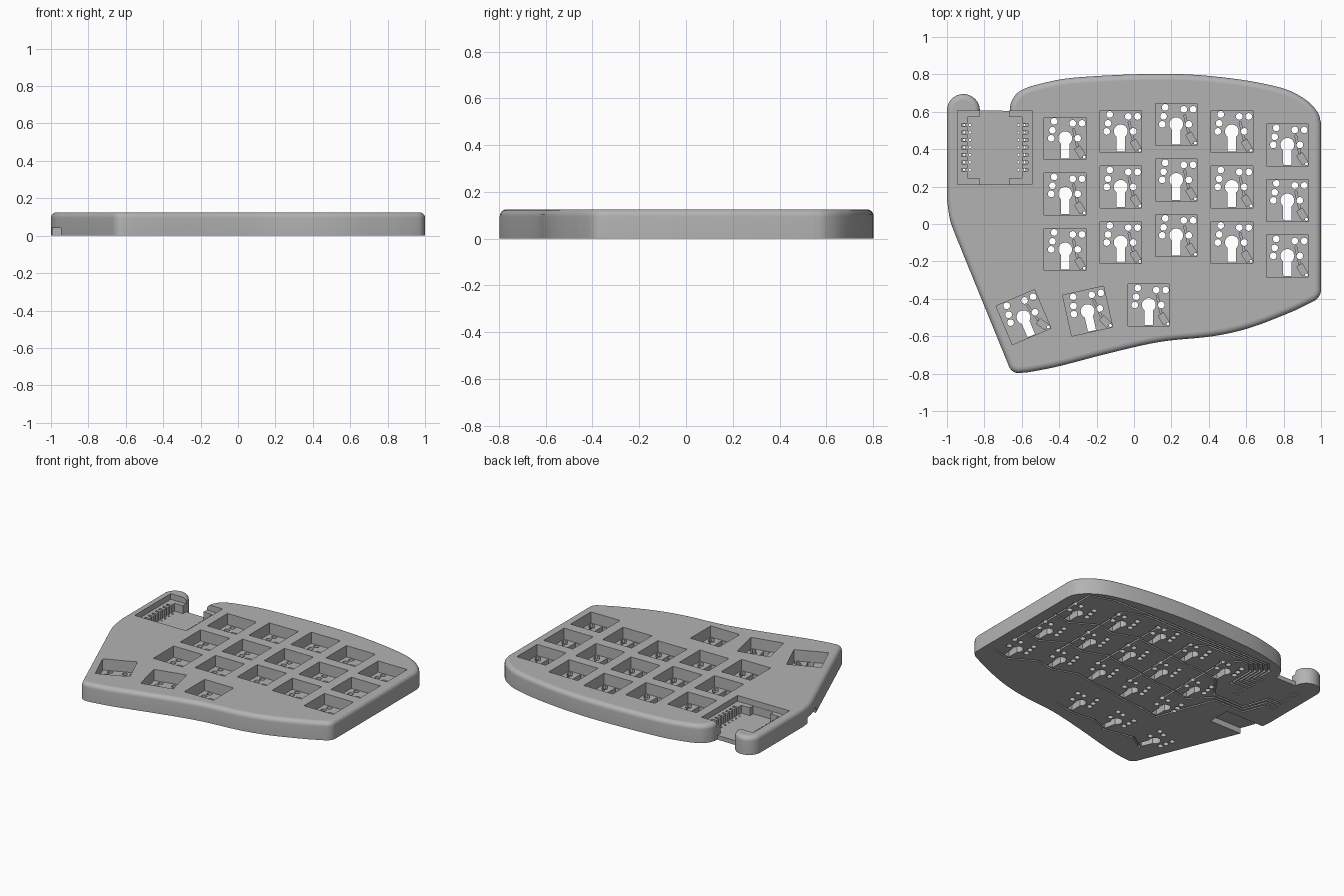
import bpy, math
from mathutils import Vector, Matrix
from mathutils.geometry import delaunay_2d_cdt, intersect_point_line

if "Cube" in bpy.data.objects:
    bpy.data.objects.remove(bpy.data.objects["Cube"])

HEIGHT, KEY_FLOOR, BAY_FLOOR, BAY_STEP = 0.125, 0.047, 0.03, 0.085
GROOVE, DIODE, SOCKET, RIM = 0.018, 0.026, 0.04, 0.03

grey = bpy.data.materials.new("plain grey")
grey.use_nodes = True
grey.diffuse_color = (0.45, 0.45, 0.45, 1)
grey.node_tree.nodes["Principled BSDF"].inputs["Base Color"].default_value = (0.45, 0.45, 0.45, 1)


def spline(points, steps=6):
    """Smooth open curve through the points."""
    p = [Vector(q) for q in points]
    p = [2 * p[0] - p[1]] + p + [2 * p[-1] - p[-2]]
    out = []
    for a, b, c, d in zip(p, p[1:], p[2:], p[3:]):
        for i in range(steps):
            t = i / steps
            out.append(0.5 * (2 * b + (c - a) * t + (2 * a - 5 * b + 4 * c - d) * t * t
                              + (3 * b - a - 3 * c + d) * t ** 3))
    return out + [p[-2]]


def arc(cx, cy, r, start, end, n):
    angles = [math.radians(start + (end - start) * i / n) for i in range(n + 1)]
    return [Vector((cx + r * math.cos(a), cy + r * math.sin(a))) for a in angles]


def circle(cx, cy, r):
    return arc(cx, cy, r, 0, 360, 16)[:-1]


def rect(x0, x1, y0, y1):
    return [Vector(p) for p in ((x0, y0), (x1, y0), (x1, y1), (x0, y1))]


def corner_offset(a, b, width):
    """Mitred offset to the left of two unit directions."""
    n = Vector((-(a + b).y, (a + b).x)).normalized()
    return n * (width / max(0.5, n.dot(Vector((-a.y, a.x)))))


def strip(points, width):
    """Outline of a band that follows a path."""
    p = [Vector(q) for q in points]
    dirs = [(b - a).normalized() for a, b in zip(p, p[1:])]
    offs = [corner_offset(a, b, width / 2) for a, b in zip(dirs[:1] + dirs, dirs + dirs[-1:])]
    return [q + o for q, o in zip(p, offs)] + [q - o for q, o in zip(p, offs)][::-1]


def inset(loop, d):
    """Counter-clockwise loop moved inwards."""
    out = []
    for i, q in enumerate(loop):
        ahead = loop[(i + 1) % len(loop)]
        out.append(q + corner_offset((q - loop[i - 1]).normalized(), (ahead - q).normalized(), d))
    return out


# Case outline: back edge, right corner, front edge, left corner, left edge, lobe
back = [(-0.665, 0.605), (-0.655, 0.655), (-0.61, 0.71), (-0.5, 0.75), (-0.29, 0.785), (0.17, 0.803),
        (0.51, 0.78), (0.78, 0.73), (0.91, 0.67), (0.98, 0.6), (1, 0.54)]
front = [(0.92, -0.433), (0.83, -0.475), (0.62, -0.555), (0.42, -0.6), (0.14, -0.63),
         (-0.13, -0.69), (-0.4, -0.76), (-0.56, -0.792)]
left = [(-0.92, -0.145), (-0.98, 0.01), (-1, 0.13)]
outline = (spline(back) + arc(0.93, -0.35, 0.07, 0, -58, 6) + spline(front)
           + arc(-0.617, -0.742, 0.055, 276, 202, 8) + spline(left)
           + arc(-0.912, 0.607, 0.088, 180, 0, 16))[::-1]

# Regions of the plan: outline, underside height, top height
regions = [(outline, 0, HEIGHT)]
regions += [(inset(outline, RIM * (1 - math.cos(math.radians(18 * k)))), 0, HEIGHT) for k in range(1, 6)]

# Key positions: five staggered columns and a fanned thumb row
PITCH = 0.297
columns = [(-0.368 + PITCH * i, y) for i, y in enumerate((0.458, 0.495, 0.533, 0.495, 0.423))]
keys = [(x, y - PITCH * r, 0) for r in range(3) for x, y in columns]
thumbs = [(0.079, -0.433, 0), (-0.248, -0.466, 12.5), (-0.591, -0.498, 23)]
keys += thumbs


def at_key(points, key):
    turn = Matrix.Rotation(math.radians(key[2]), 2)
    return [turn @ Vector(p) + Vector(key[:2]) for p in points]


# Switch pockets with diode beds, stem keyholes and pin holes
keyhole = arc(0, 0, 0.037, -53, 233, 20) + [Vector((-0.022, -0.108)), Vector((0.022, -0.108))]
pins = [(-0.059, 0.091), (-0.068, 0.043), (-0.075, 0), (0.04, 0.08), (0.09, 0.08), (0.067, 0)]
diode = strip([(0.065, -0.05), (0.094, -0.098)], 0.034)
lead = strip([(0.044, 0.052), (0.066, -0.045)], 0.01)
through = [keyhole, circle(0.102, -0.101, 0.008)] + [circle(x, y, 0.018) for x, y in pins]
for k in keys:
    regions.append((at_key(rect(-0.112, 0.112, -0.112, 0.112), k), 0, KEY_FLOOR))
    regions += [(at_key(s, k), 0, DIODE) for s in (diode, lead)]
    regions += [(at_key(s, k), HEIGHT, HEIGHT) for s in through]

# Controller bay with a lower well, comb slots and wire holes
x0, x1, x2, x3 = -0.89, -0.825, -0.667, -0.6
y0, y1, y2, y3 = 0.212, 0.246, 0.573, 0.63
well = [(x1, y0), (x2, y0), (x2, y1), (x3, y1), (x3, y2), (x2, y2),
        (x2, y3), (x1, y3), (x1, y2), (x0, y2), (x0, y1), (x1, y1)]
regions += [(rect(-0.945, -0.545, 0.21, 0.608), 0, BAY_STEP), (well, 0, BAY_FLOOR)]
pin_rows = [0.53 - 0.04 * i for i in range(7)]
for x in (x0, x3):
    for y in pin_rows:
        regions.append((rect(x - 0.032, x + 0.032, y - 0.008, y + 0.008), 0, BAY_FLOOR))
        regions += [(circle(x + d, y, 0.006), HEIGHT, HEIGHT) for d in (-0.018, 0.014)]

# Cable socket recess under the left edge
regions.append((rect(-1.2, -0.7, -0.08, 0.08), SOCKET, HEIGHT))

# Column wire grooves underneath, gathered along the back
for i, (x, y) in enumerate(columns):
    run = 0.62 + 0.02 * i
    turn = -0.49 - 0.022 * i
    path = [(x + 0.09, y - 2 * PITCH + 0.08), (x + 0.09, run - 0.06), (x - 0.02 * i, run),
            (turn + 0.06, run), (turn, run - 0.06), (turn, pin_rows[4 - i]),
            (x3 - 0.02, pin_rows[4 - i])]
    regions.append((strip(path, 0.012), GROOVE, HEIGHT))

# Row wire grooves underneath, led to the far side of the bay
for r in range(4):
    row = thumbs if r == 3 else [(x, y - PITCH * r, 0) for x, y in reversed(columns)]
    path = []
    for k in row:
        path += at_key([(0.1, -0.1), (-0.03, -0.125)], k)
    lane = 0.19 - 0.025 * r
    if r < 3:
        path += [(-0.5 - 0.025 * r, lane), (-0.74 - 0.02 * r, lane),
                 (-0.8 - 0.02 * r, pin_rows[4 + r]), (x0, pin_rows[4 + r])]
    regions.append((strip(path, 0.012), GROOVE, HEIGHT))

# Divide the plan into triangles that know which regions hold them
points, loops = [], []
for loop, low, high in regions:
    loop = [Vector(p) for p in loop]
    if sum(a.cross(b) for a, b in zip(loop, loop[1:] + loop[:1])) < 0:
        loop.reverse()
    loops.append(list(range(len(points), len(points) + len(loop))))
    points += loop
plan, _, tris, _, _, owners = delaunay_2d_cdt(points, [], loops, 1, 1e-5, True)


def rim_height(p):
    """Top of the case, rounded off near the outline."""
    d = RIM
    for a, b in zip(outline, outline[1:] + outline[:1]):
        near, t = intersect_point_line(p, a, b)
        d = min(d, (p - a.lerp(b, min(1, max(0, t)))).length)
    return HEIGHT - RIM + math.sqrt(max(0, RIM ** 2 - (RIM - d) ** 2))


rim = [rim_height(p) for p in plan]
cells, edge_cell = [], {}
for tri, own in zip(tris, owners):
    low = max((regions[o][1] for o in own), default=HEIGHT)
    high = min((regions[o][2] for o in own), default=HEIGHT)
    if 0 in own and low < high:
        tops = {v: min(high, rim[v]) for v in tri}
        cells.append((tri, low, tops))
        for i in range(3):
            edge_cell[tri[i - 1], tri[i]] = (low, tops)

# Raise tops, undersides and the walls between neighbouring heights
index, faces = {}, []


def add_face(corners):
    ids = [index.setdefault((round(plan[v].x, 5), round(plan[v].y, 5), round(z, 5)), len(index))
           for v, z in corners]
    ids = list(dict.fromkeys(ids))
    if len(ids) > 2:
        faces.append(ids)


for tri, low, tops in cells:
    add_face([(v, tops[v]) for v in tri])
    add_face([(v, low) for v in reversed(tri)])
    for i in range(3):
        u, v = tri[i - 1], tri[i]
        n_low, n_tops = edge_cell.get((v, u), (HEIGHT, tops))
        if n_low > low:
            add_face([(u, low), (v, low), (v, min(n_low, tops[v])), (u, min(n_low, tops[u]))])
        if n_tops[u] < tops[u] or n_tops[v] < tops[v]:
            base = {w: min(tops[w], max(low, n_tops[w])) for w in (u, v)}
            add_face([(u, base[u]), (v, base[v]), (v, tops[v]), (u, tops[u])])

mesh = bpy.data.meshes.new("keyboard_case")
mesh.from_pydata(list(index), [], faces)
mesh.validate()
mesh.materials.append(grey)
case = bpy.data.objects.new("keyboard_case", mesh)
bpy.context.collection.objects.link(case)

# Smooth rounded walls, keep level faces flat
bpy.ops.object.select_all(action='DESELECT')
case.select_set(True)
bpy.context.view_layer.objects.active = case
bpy.ops.object.shade_smooth_by_angle(angle=math.radians(32))
for p in mesh.polygons:
    if abs(p.normal.z) > 0.999:
        p.use_smooth = False
